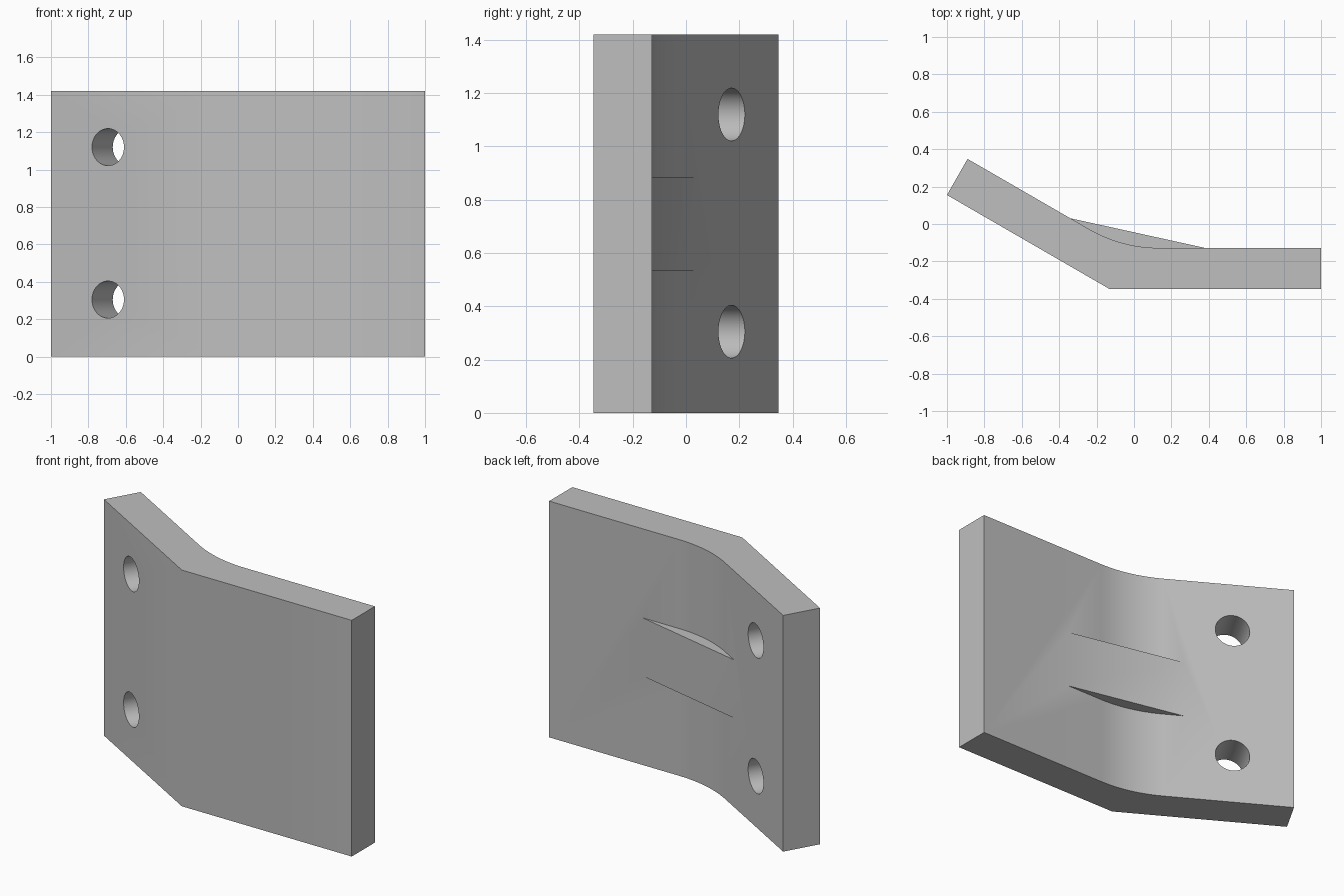
import bpy, bmesh
from math import sin, cos, tan, radians
from mathutils import Vector

cube = bpy.data.objects.get("Cube")
if cube:
    bpy.data.objects.remove(cube, do_unlink=True)

HEIGHT = 1.42
BEND = radians(30)
NORMAL = Vector((sin(BEND), cos(BEND)))       # across the angled wing
ALONG = Vector((cos(BEND), -sin(BEND)))       # down the angled wing

grey = bpy.data.materials.new("plain grey")
grey.use_nodes = True
colour = (0.52, 0.52, 0.52, 1)
grey.diffuse_color = colour
grey.node_tree.nodes["Principled BSDF"].inputs["Base Color"].default_value = colour


def prism(name, outline, z0, z1):
    """Extrude a plan outline from z0 to z1."""
    bm = bmesh.new()
    face = bm.faces.new([bm.verts.new((p[0], p[1], z0)) for p in outline])
    top = bmesh.ops.extrude_face_region(bm, geom=[face])["geom"]
    verts = [g for g in top if isinstance(g, bmesh.types.BMVert)]
    bmesh.ops.translate(bm, verts=verts, vec=(0, 0, z1 - z0))
    bmesh.ops.recalc_face_normals(bm, faces=bm.faces)
    mesh = bpy.data.meshes.new(name)
    bm.to_mesh(mesh)
    bm.free()
    mesh.materials.append(grey)
    obj = bpy.data.objects.new(name, mesh)
    bpy.context.collection.objects.link(obj)
    return obj


def combine(target, tool, operation):
    """Apply a boolean and discard the tool."""
    tool.hide_render = True
    mod = target.modifiers.new(operation.lower(), "BOOLEAN")
    mod.operation = operation
    mod.solver = "EXACT"
    mod.object = tool
    bpy.context.view_layer.objects.active = target
    bpy.ops.object.modifier_apply(modifier=mod.name)
    bpy.data.objects.remove(tool, do_unlink=True)


# Bent plate: sharp bend in front, rounded bend behind
radius, corner_x, back_y = 0.75, -0.066, -0.128
start = corner_x + radius * tan(BEND / 2)
steps = 12
arc = [(start - radius * sin(BEND * i / steps),
        back_y + radius * (1 - cos(BEND * i / steps))) for i in range(steps + 1)]
outline = [(-1, 0.155), (-0.13, -0.348), (1, -0.348), (1, back_y)] + arc + [(-0.89, 0.348)]
plate = prism("bent_plate", outline, 0, HEIGHT)

# Gusset rib bridging the inside of the bend
left, right = Vector((-0.34, 0.0305)), Vector((0.38, back_y))
reach = (right - left).normalized() * 0.04
rib = prism("gusset_rib", [left - reach, (0, -0.25), right + reach], 0.535, 0.885)
combine(plate, rib, "UNION")

# Two bolt holes square to the angled wing
for z in (0.305, 1.12):
    centre = Vector((-1, 0.155)) + ALONG * 0.352 + NORMAL * 0.11
    bpy.ops.mesh.primitive_cylinder_add(
        vertices=48, radius=0.099, depth=0.6, location=(centre.x, centre.y, z),
        rotation=(radians(90), 0, -BEND))
    cutter = bpy.context.object
    cutter.name = "bolt_hole_cutter"
    cutter.data.materials.append(grey)
    combine(plate, cutter, "DIFFERENCE")

# Soft shading over the bend, crisp outer edges
bpy.ops.object.select_all(action="DESELECT")
plate.select_set(True)
bpy.context.view_layer.objects.active = plate
bpy.ops.object.shade_smooth_by_angle(angle=radians(35))
